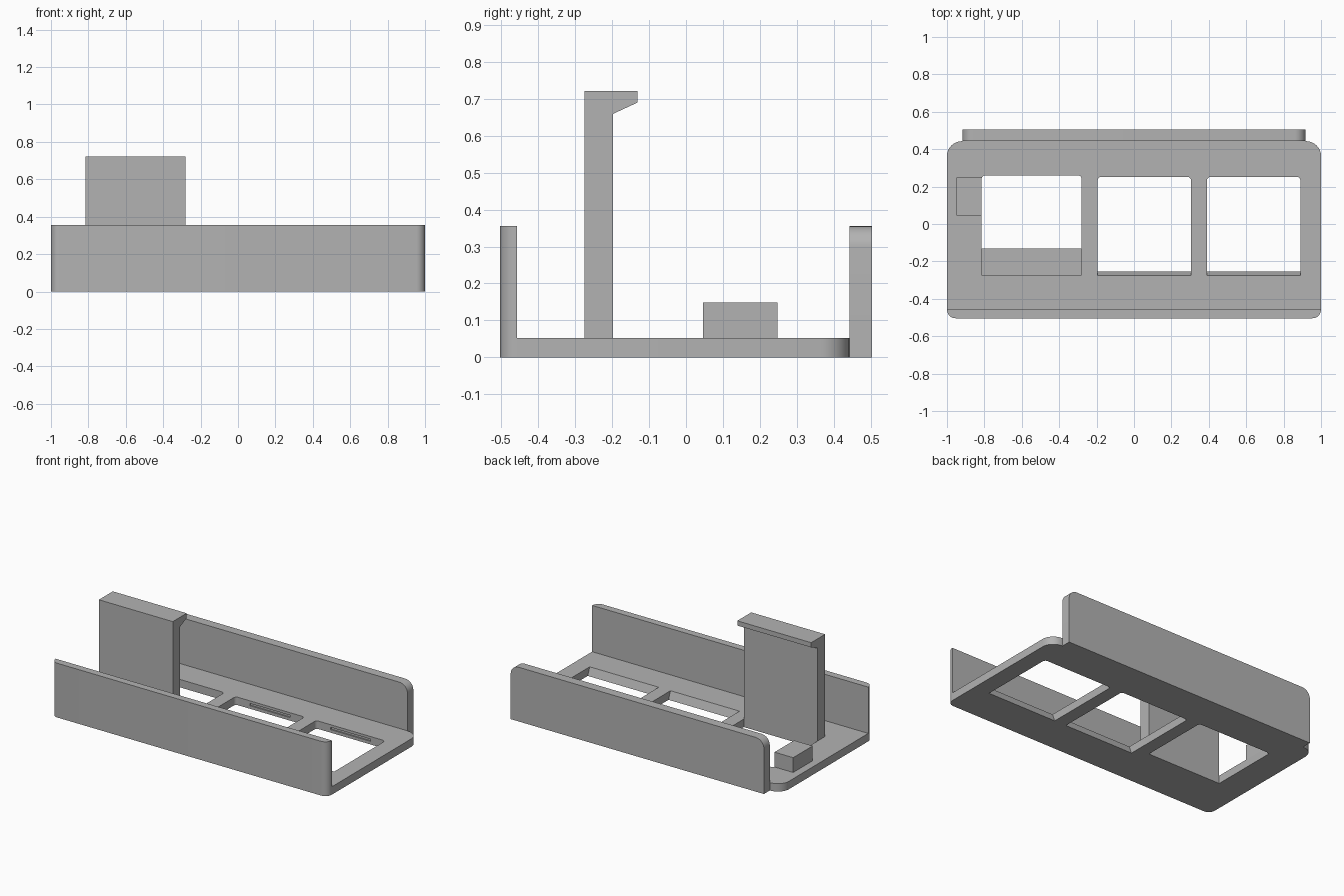
import bpy, bmesh, math
from mathutils import Vector, Matrix

cube = bpy.data.objects.get("Cube")
if cube:
    bpy.data.objects.remove(cube, do_unlink=True)

GREY = (0.45, 0.45, 0.45, 1)
plastic = bpy.data.materials.new("grey plastic")
plastic.use_nodes = True
plastic.diffuse_color = GREY
plastic.node_tree.nodes["Principled BSDF"].inputs["Base Color"].default_value = GREY

BASE, WALL = 0.052, 0.355      # plate thickness, wall height
FRONT, PLATE_BACK, BACK = -0.504, 0.443, 0.504


def outline(x0, x1, y0, y1, r_low=0, r_high=0, steps=8):
    """Rectangle whose low and high corner pairs are rounded separately."""
    pts = []
    corners = [(x0, y0, 1, 1, r_low, 180), (x1, y0, -1, 1, r_low, 270),
               (x1, y1, -1, -1, r_high, 0), (x0, y1, 1, -1, r_high, 90)]
    for x, y, sx, sy, r, start in corners:
        if not r:
            pts.append((x, y))
            continue
        for i in range(steps + 1):
            a = math.radians(start + 90 * i / steps)
            pts.append((x + sx * r + r * math.cos(a), y + sy * r + r * math.sin(a)))
    return pts


def prism(name, pts, low, high, matrix=Matrix()):
    """Extrude a flat outline from low to high, then turn it into place."""
    bm = bmesh.new()
    face = bm.faces.new([bm.verts.new((x, y, low)) for x, y in pts])
    ext = bmesh.ops.extrude_face_region(bm, geom=[face])
    verts = [v for v in ext["geom"] if isinstance(v, bmesh.types.BMVert)]
    bmesh.ops.translate(bm, verts=verts, vec=Vector((0, 0, high - low)))
    bm.transform(matrix)
    bmesh.ops.recalc_face_normals(bm, faces=bm.faces)
    mesh = bpy.data.meshes.new(name)
    bm.to_mesh(mesh)
    bm.free()
    mesh.materials.append(plastic)
    obj = bpy.data.objects.new(name, mesh)
    bpy.context.collection.objects.link(obj)
    return obj


def activate(obj):
    bpy.ops.object.select_all(action='DESELECT')
    obj.select_set(True)
    bpy.context.view_layer.objects.active = obj


def cut(target, cutter):
    cutter.hide_render = True
    mod = target.modifiers.new("cut", 'BOOLEAN')
    mod.operation, mod.solver, mod.object = 'DIFFERENCE', 'EXACT', cutter
    activate(target)
    bpy.ops.object.modifier_apply(modifier=mod.name)
    bpy.data.objects.remove(cutter, do_unlink=True)


# Base plate with three windows
base = prism("base_plate", outline(-1, 1, FRONT, PLATE_BACK, 0.046, 0.08), 0, BASE)
cut(base, prism("window_cutter", outline(-0.815, -0.28, -0.275, 0.26, 0, 0.02), -BASE, 2 * BASE))
for x in (0.055, 0.64):
    window = prism("window_cutter", outline(x - 0.25, x + 0.25, -0.275, 0.252, 0, 0.02),
                   -BASE, 2 * BASE)
    for v in window.data.vertices:      # sloped front edge
        if v.co.y < -0.2:
            v.co.y += 0.02 * (BASE - v.co.z) / BASE
    cut(base, window)
    # Shallow catch groove in the back edge
    cut(base, prism("groove_cutter", outline(x - 0.145, x + 0.145, 0.24, 0.26), 0.02, 0.035))

# Front wall with rounded upright corners
front_wall = prism("front_wall", outline(-1, 1, FRONT, -0.457, 0.046, 0), BASE, WALL)

# Back wall, an upright panel with rounded top corners
upright = Matrix.Rotation(math.radians(90), 4, 'X')
back_wall = prism("back_wall", outline(-0.917, 0.917, 0, WALL, 0, 0.058), -BACK, -PLATE_BACK, upright)

# Tall latch with a hooked top, drawn in side profile
side = Matrix(((0, 0, 1, 0), (1, 0, 0, 0), (0, 1, 0, 0), (0, 0, 0, 1)))
hook = [(-0.275, 0), (-0.198, 0), (-0.198, 0.659), (-0.131, 0.69), (-0.131, 0.721), (-0.275, 0.721)]
latch = prism("latch_post", hook, -0.815, -0.28, side)

# Small stop block beside the first window
block = prism("stop_block", outline(-0.95, -0.815, 0.046, 0.248), BASE, 0.149)

for obj in (base, front_wall, back_wall):
    activate(obj)
    bpy.ops.object.shade_smooth_by_angle(angle=math.radians(30))
